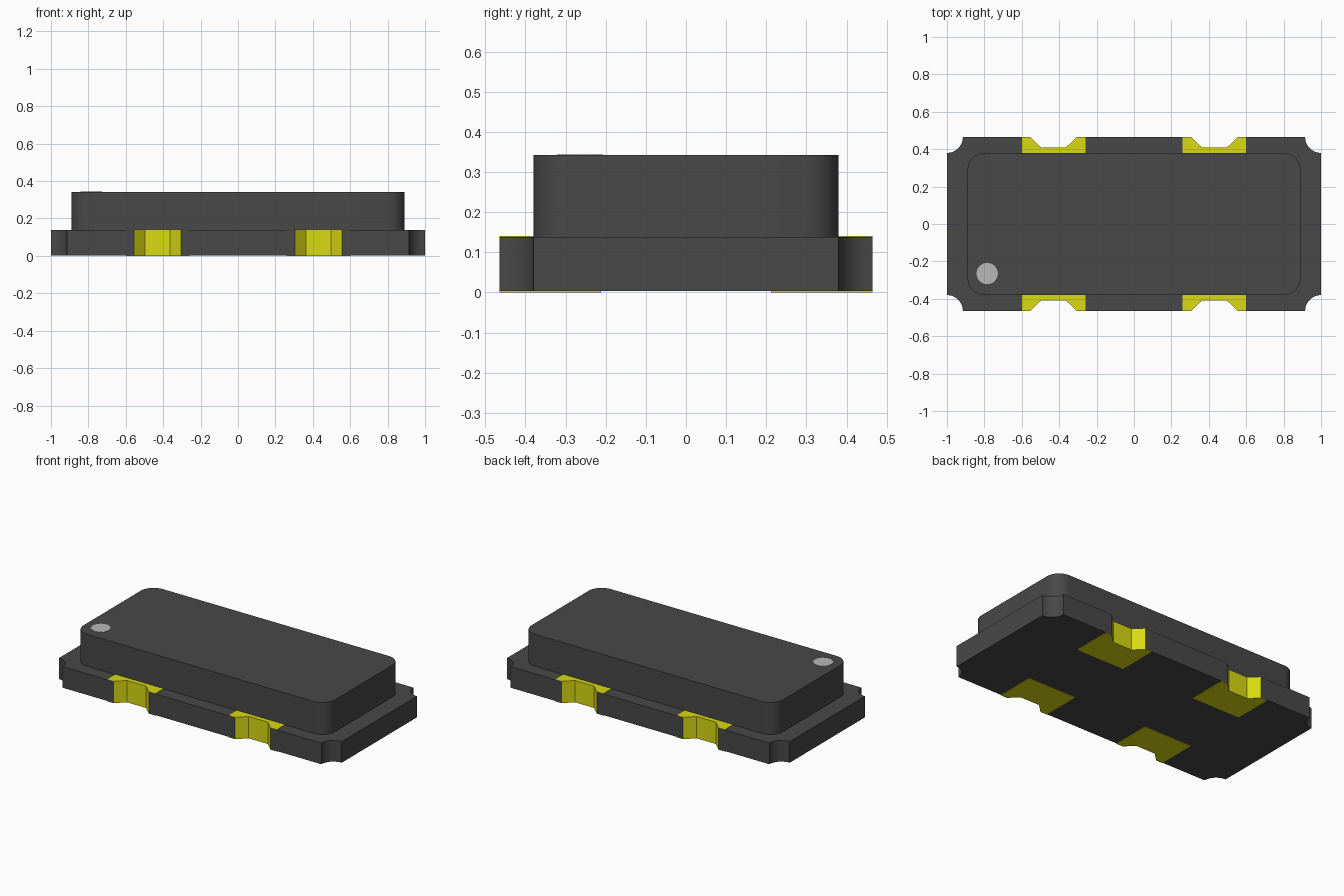
import bpy, bmesh, math

cube = bpy.data.objects.get("Cube")
if cube:
    bpy.data.objects.remove(cube, do_unlink=True)


def material(name, rgb):
    m = bpy.data.materials.new(name)
    m.use_nodes = True
    m.diffuse_color = (*rgb, 1)
    m.node_tree.nodes["Principled BSDF"].inputs["Base Color"].default_value = (*rgb, 1)
    return m


DARK = material("dark grey ceramic", (0.065, 0.065, 0.065))
GOLD = material("yellow gold", (0.70, 0.70, 0.006))
GREY = material("light grey ink", (0.48, 0.48, 0.48))

HX, HY = 1.0, 0.465                # half size of the base
Z0, Z1, TOP = 0.003, 0.138, 0.342  # base bottom, base top, lid top
# Contact notch, from its inner end to its outer end
NOTCH = [(0.305, HY), (0.363, 0.41), (0.498, 0.41), (0.555, HY)]


def arc(cx, cy, r, a0, a1, n=12):
    return [(cx + r * math.cos(math.radians(a0 + (a1 - a0) * i / n)),
             cy + r * math.sin(math.radians(a0 + (a1 - a0) * i / n))) for i in range(n + 1)]


def mirror(points, sx, sy):
    """Mirror an outline while keeping its winding."""
    pts = [(x * sx, y * sy) for x, y in points]
    return pts if sx * sy > 0 else pts[::-1]


def four_fold(quarter):
    """Join a quarter outline (from +x axis to +y axis) into a closed loop."""
    return [p for s in ((1, 1), (-1, 1), (-1, -1), (1, -1)) for p in mirror(quarter, *s)]


def prism(name, outline, z0, z1, *mats):
    """Extrude an outline upward."""
    bm = bmesh.new()
    face = bm.faces.new([bm.verts.new((x, y, z0)) for x, y in outline])
    ext = bmesh.ops.extrude_face_region(bm, geom=[face], use_keep_orig=True)
    for v in ext["geom"]:
        if isinstance(v, bmesh.types.BMVert):
            v.co.z = z1
    bmesh.ops.recalc_face_normals(bm, faces=bm.faces)
    me = bpy.data.meshes.new(name)
    bm.to_mesh(me)
    bm.free()
    for m in mats:
        me.materials.append(m)
    ob = bpy.data.objects.new(name, me)
    bpy.context.collection.objects.link(ob)
    bpy.ops.object.select_all(action="DESELECT")
    ob.select_set(True)
    bpy.context.view_layer.objects.active = ob
    bpy.ops.object.shade_smooth_by_angle(angle=math.radians(30))
    return ob


# Base with scooped corners and plated side notches
base = prism("base", four_fold(arc(HX, HY, 0.085, 270, 180) + NOTCH[::-1]), Z0, Z1, DARK, GOLD)
for f in base.data.polygons:
    c = f.center
    if abs(f.normal.z) < 0.5 and 0.3 < abs(c.x) < 0.56 and abs(c.y) < HY - 0.01:
        f.material_index = 1

# Lid with rounded corners
prism("lid", four_fold(arc(0.89 - 0.09, 0.38 - 0.09, 0.09, 0, 90)), Z1, TOP, DARK)

# Contact plates above and below each notch
for sx, side in ((1, "left"), (-1, "right")):
    for sy, end in ((1, "back"), (-1, "front")):
        for level, inner, za, zb in (("upper", 0.38, Z1, Z1 + 0.002), ("lower", 0.212, 0, Z0)):
            pad = [(0.26, inner), (0.60, inner), (0.60, HY)] + NOTCH[::-1] + [(0.26, HY)]
            prism(f"{level}_contact_{end}_{side}", mirror(pad, sx, sy), za, zb, GOLD)

# Round orientation mark on the lid
prism("orientation_dot", arc(-0.785, -0.265, 0.057, 0, 348.75, 31), TOP, TOP + 0.002, GREY)
